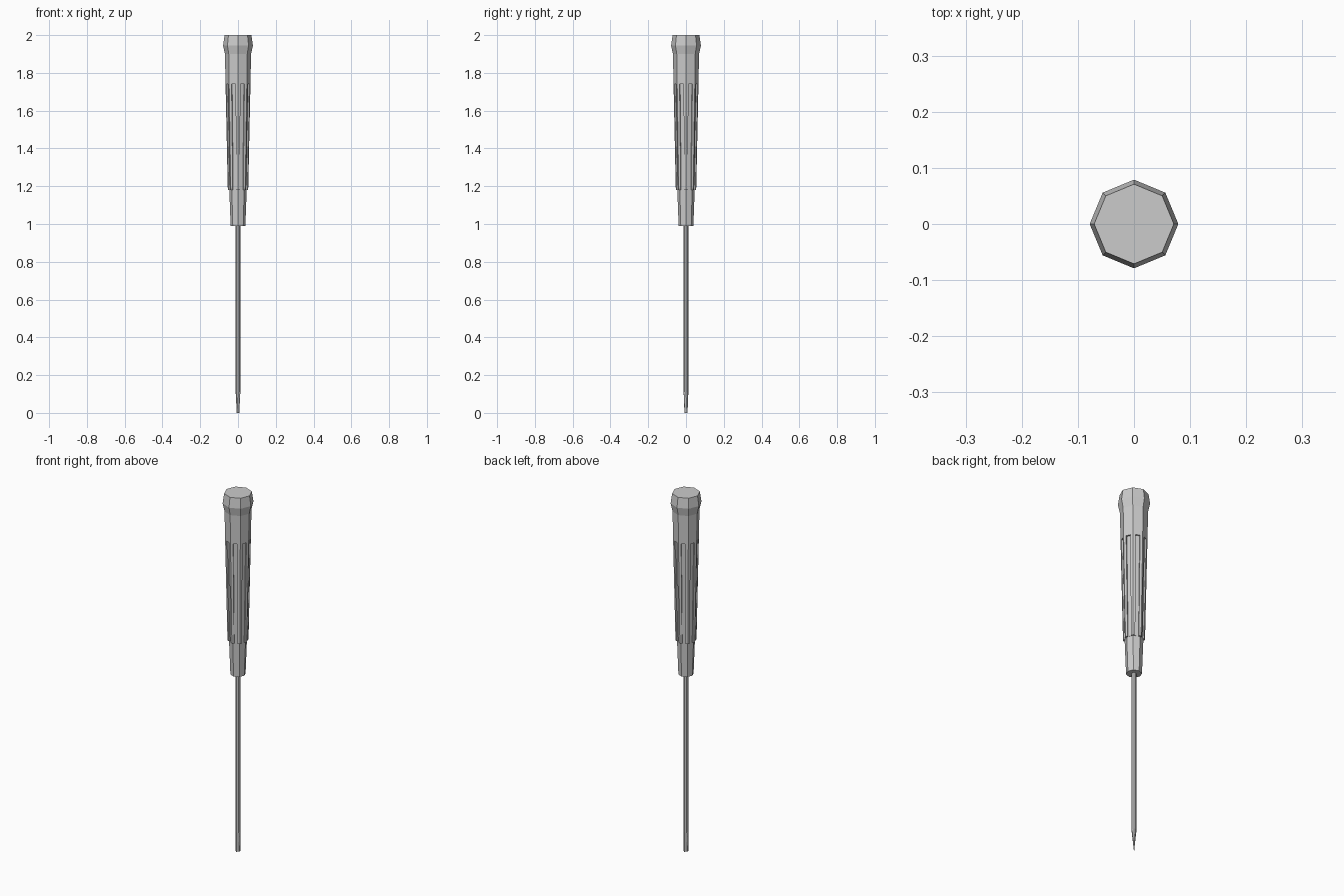
import bpy, bmesh, math
from mathutils import Vector, Matrix

if "Cube" in bpy.data.objects:
    bpy.data.objects.remove(bpy.data.objects["Cube"])

SIDES = 8


def corner(i, r):
    a = i * 2 * math.pi / SIDES
    return Vector((r * math.cos(a), r * math.sin(a), 0))


def grooved_ring(z, r, depth):
    """Octagon with a square channel in the middle of each face."""
    pts = []
    for i in range(SIDES):
        a, b = corner(i, r), corner(i + 1, r)
        inward = -((a + b) / 2).normalized() * depth
        for t, k in ((0, 0), (0.27, 0), (0.27, 1), (0.73, 1), (0.73, 0)):
            pts.append(a.lerp(b, t) + inward * k + Vector((0, 0, z)))
    return pts


def oval_ring(z, wide, thin):
    """Octagonal ring whose wide axis lies along the x = y diagonal."""
    turn = Matrix.Rotation(math.pi / 4, 3, 'Z')
    return [turn @ Vector((wide * p.x, thin * p.y, z))
            for p in (corner(i, 1) for i in range(SIDES))]


def loft(name, rings):
    bm = bmesh.new()
    rows = [[bm.verts.new(p) for p in ring] for ring in rings]
    n = len(rows[0])
    for low, high in zip(rows, rows[1:]):
        for i in range(n):
            j = (i + 1) % n
            bm.faces.new((low[i], low[j], high[j], high[i]))
    bm.faces.new(rows[0][::-1])
    bm.faces.new(rows[-1])
    bmesh.ops.remove_doubles(bm, verts=bm.verts, dist=0.00005)
    bmesh.ops.recalc_face_normals(bm, faces=bm.faces)
    mesh = bpy.data.meshes.new(name)
    bm.to_mesh(mesh)
    bm.free()
    obj = bpy.data.objects.new(name, mesh)
    bpy.context.collection.objects.link(obj)
    return obj


# Handle: collar, fluted grip and flared cap (z, corner radius, groove depth)
loft("handle", [grooved_ring(*s) for s in (
    (0.99, 0.039, 0), (1.18, 0.046, 0),
    (1.18, 0.054, 0.007), (1.74, 0.066, 0.008), (1.74, 0.066, 0),
    (1.90, 0.069, 0), (1.945, 0.079, 0), (2.0, 0.071, 0))])

# Shaft with a flattened blade tip
loft("shaft", [oval_ring(*s) for s in (
    (0.0, 0.0115, 0.0015), (0.11, 0.0125, 0.0125), (1.0, 0.0125, 0.0125))])
